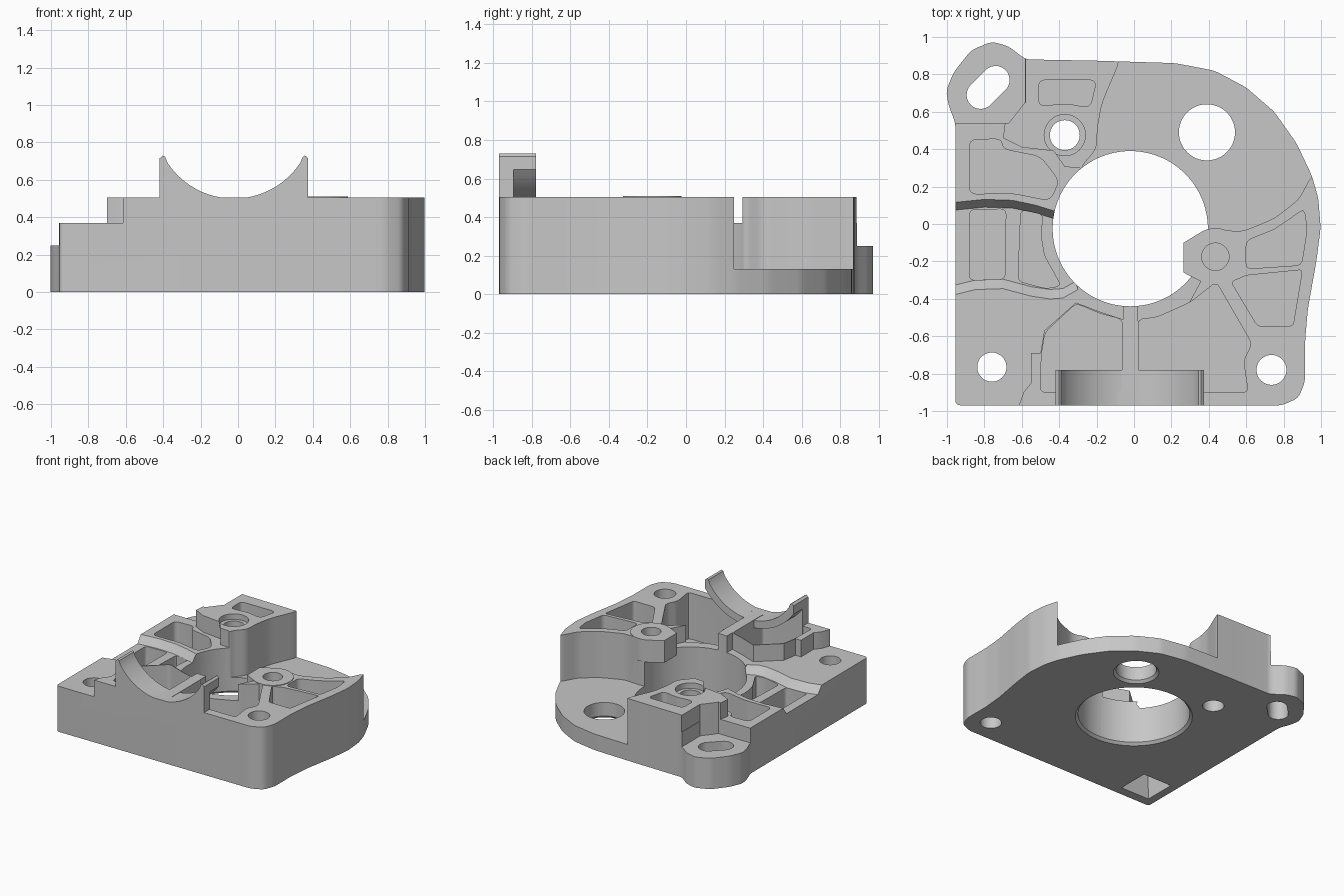
import bpy, bmesh, math
from mathutils import Vector

if "Cube" in bpy.data.objects:
    bpy.data.objects.remove(bpy.data.objects["Cube"])

grey = bpy.data.materials.new("cast_grey")
grey.diffuse_color = (0.57, 0.57, 0.57, 1)
grey.use_nodes = True
grey.node_tree.nodes["Principled BSDF"].inputs["Base Color"].default_value = grey.diffuse_color


def fillet(pts, r, n=4):
    """Round every corner of a closed outline."""
    out = []
    for i, p in enumerate(pts):
        p = Vector(p)
        a, b = Vector(pts[i - 1]) - p, Vector(pts[(i + 1) % len(pts)]) - p
        pa = p + a.normalized() * min(r, a.length * 0.45)
        pb = p + b.normalized() * min(r, b.length * 0.45)
        for k in range(n + 1):
            t = k / n
            out.append(tuple(pa * (1 - t) ** 2 + p * 2 * t * (1 - t) + pb * t * t))
    return out


def volume(me):
    bm = bmesh.new()
    bm.from_mesh(me)
    v = bm.calc_volume(signed=True)
    bm.free()
    return v


def loft(name, bottom, top, z0, z1, standing=False):
    """Solid between two outlines; standing puts the outline in x, z and extrudes along y."""
    bm = bmesh.new()
    place = (lambda p, h: (p[0], h, p[1])) if standing else (lambda p, h: (p[0], p[1], h))
    lo = [bm.verts.new(place(p, z0)) for p in bottom]
    hi = [bm.verts.new(place(p, z1)) for p in top]
    n = len(lo)
    bm.faces.new(lo[::-1])
    bm.faces.new(hi)
    for i in range(n):
        bm.faces.new((lo[i], lo[(i + 1) % n], hi[(i + 1) % n], hi[i]))
    bm.normal_update()
    if bm.calc_volume(signed=True) < 0:
        bmesh.ops.reverse_faces(bm, faces=bm.faces)
    me = bpy.data.meshes.new(name)
    bm.to_mesh(me)
    bm.free()
    me.materials.append(grey)
    ob = bpy.data.objects.new(name, me)
    bpy.context.collection.objects.link(ob)
    return ob


def prism(name, pts, z0, z1, r=0.0, standing=False):
    pts = fillet(pts, r) if r else pts
    return loft(name, pts, pts, z0, z1, standing)


def circle(x, y, r, n=48):
    return [(x + r * math.cos(2 * math.pi * i / n), y + r * math.sin(2 * math.pi * i / n))
            for i in range(n)]


def combine(tool, op="DIFFERENCE"):
    """Cut or join a tool, keeping the result only if its volume is sensible."""
    old = volume(body.data)
    low, high = (0.5 * old, 1.0001 * old) if op == "DIFFERENCE" else (0.9999 * old, 1.3 * old)
    for solver in ("MANIFOLD", "EXACT"):
        m = body.modifiers.new("combine", "BOOLEAN")
        m.operation, m.object, m.solver = op, tool, solver
        bpy.context.view_layer.update()
        dg = bpy.context.evaluated_depsgraph_get()
        me = bpy.data.meshes.new_from_object(body.evaluated_get(dg))
        body.modifiers.clear()
        if low < volume(me) < high:
            body.data = me
            break
    bpy.data.objects.remove(tool)


TOP, FLOOR, OVER = 0.505, 0.13, 0.9
CX, CY, R = -0.02, -0.025, 0.415

# Full-height casting with curved right side and ear at the back left
body = prism("housing_body", [
    (-0.955, -0.97), (0.7, -0.97), (0.79, -0.97), (0.88, -0.93), (0.915, -0.84), (0.915, -0.62),
    (0.93, -0.45), (0.975, -0.2), (0.998, -0.02), (0.985, 0.14), (0.95, 0.26), (0.87, 0.43),
    (0.75, 0.6), (0.6, 0.73), (0.43, 0.82), (0.22, 0.86), (-0.2, 0.873), (-0.58, 0.88),
    (-0.67, 0.95), (-0.76, 0.975), (-0.87, 0.93), (-0.965, 0.81), (-1.005, 0.71), (-0.99, 0.63),
    (-0.955, 0.54)], 0, TOP, 0.03)

# Low ledge at the back right
combine(prism("ledge_cut", [
    (-0.08, 1.1), (-0.08, 0.86), (-0.17, 0.65), (-0.195, 0.52), (-0.2, 0.4), (-0.28, 0.31),
    (-0.3, 0.2), (0.1, 0.0), (0.3, -0.04), (0.43, -0.03), (0.58, -0.04), (0.75, 0.03),
    (0.88, 0.13), (0.95, 0.26), (1.2, 0.3), (1.2, 1.1)], FLOOR, OVER, 0.04))
# Mid-height left side
combine(prism("left_step_cut", [
    (-1.2, -1.2), (-0.615, -1.2), (-0.615, -0.97), (-0.59, -0.9), (-0.55, -0.85), (-0.55, -0.69),
    (-0.5, -0.69), (-0.48, -0.57), (-0.31, -0.42), (-0.18, -0.47), (-0.06, -0.51), (-0.06, -0.2),
    (-0.2, 0.15), (-0.29, 0.3), (-0.37, 0.305), (-0.43, 0.39), (-0.6, 0.41), (-0.7, 0.46),
    (-0.69, 0.54), (-0.58, 0.65), (-0.58, 1.2), (-1.2, 1.2)], 0.37, OVER))
# Lower ear
combine(prism("ear_step_cut", [
    (-1.3, 0.54), (-0.67, 0.54), (-0.583, 0.65), (-0.583, 1.3), (-1.3, 1.3)], 0.25, OVER + 0.1))
# Shallow ring step right of the front rib
combine(prism("ring_step_cut", [
    (0.021, -0.2), (0.021, -0.52), (0.12, -0.51), (0.29, -0.43), (0.36, -0.3), (0.3, -0.2)],
    0.37, OVER))

# Trough across the left side with sloping banks
north = [(-1.1, 0.06), (-0.95, 0.075), (-0.8, 0.09), (-0.65, 0.085), (-0.53, 0.06), (-0.4, 0.02)]
south = [(-0.3, -0.3), (-0.38, -0.345), (-0.45, -0.35), (-0.55, -0.335), (-0.7, -0.295),
         (-0.85, -0.3), (-0.95, -0.325), (-1.1, -0.35)]
combine(loft("trough_cut", north + south,
             [(x, y + 0.045) for x, y in north] + [(x, y - 0.055) for x, y in south], 0.31, 0.375))

# Weight-saving pockets: outline, floor height, corner radius
pockets = [
    ([(-0.88, 0.45), (-0.71, 0.455), (-0.7, 0.4), (-0.5, 0.36), (-0.4, 0.23), (-0.45, 0.125),
      (-0.65, 0.165), (-0.88, 0.16)], 0.131, 0.04),
    ([(-0.88, 0.075), (-0.685, 0.08), (-0.69, -0.295), (-0.88, -0.3)], 0.131, 0.03),
    ([(-0.605, 0.075), (-0.485, 0.05), (-0.5, -0.05), (-0.48, -0.17), (-0.39, -0.33),
      (-0.47, -0.345), (-0.62, -0.305)], 0.131, 0.03),
    ([(-0.51, 0.77), (-0.2, 0.77), (-0.235, 0.62), (-0.36, 0.645), (-0.51, 0.63)], 0.33, 0.04),
    ([(0.6, -0.09), (0.75, -0.03), (0.91, 0.08), (0.925, -0.03), (0.895, -0.22),
      (0.6, -0.24)], 0.131, 0.03),
    ([(0.52, -0.31), (0.6, -0.275), (0.9, -0.245), (0.85, -0.545), (0.66, -0.545)], 0.131, 0.02),
    ([(-0.063, -0.51), (-0.18, -0.48), (-0.31, -0.425), (-0.475, -0.58), (-0.495, -0.7),
      (-0.5, -0.9), (-0.063, -0.9)], 0.131, 0.03),
    ([(0.023, -0.51), (0.12, -0.5), (0.3, -0.42), (0.44, -0.31), (0.63, -0.64), (0.585, -0.73),
      (0.61, -0.9), (0.023, -0.9)], 0.131, 0.03)]
for outline, floor, rad in pockets:
    combine(prism("pocket_cut", outline, floor, OVER, rad))

# Main bore, then the screw boss that overhangs it
combine(prism("bore_cut", circle(CX, CY, R, 96), -0.1, OVER))
combine(loft("bore_chamfer_cut", circle(CX, CY, R + 0.025, 96), circle(CX, CY, R - 0.005, 96),
             -0.005, 0.025))
boss = [(0.435 + 0.153 * math.cos(math.radians(t)), -0.175 + 0.153 * math.sin(math.radians(t)))
        for t in range(-115, 116, 10)]
combine(prism("screw_boss", boss + [(0.265, -0.1), (0.265, -0.26)], 0.33, 0.51), "UNION")

# Saddle: curved cradle with a front web
SZ, SR, SX = 0.925, 0.425, -0.022


def arc(r, half, n=24):
    a = math.asin(half / r)
    return [(SX + r * math.sin(-a + 2 * a * i / n), SZ - r * math.cos(-a + 2 * a * i / n))
            for i in range(n + 1)]


tips_r = [(SX + 0.367, 0.722), (SX + 0.38, 0.73), (SX + 0.397, 0.715)]
tips_l = [(2 * SX - x, z) for x, z in reversed(tips_r)]
cradle = arc(SR, 0.355) + tips_r
combine(prism("saddle_web", cradle + [(SX + 0.397, 0.42), (SX - 0.397, 0.42)] + tips_l,
              -0.97, -0.895, standing=True), "UNION")
combine(prism("saddle_cradle", cradle + arc(SR + 0.06, 0.397)[::-1] + tips_l,
              -0.94, -0.78, standing=True), "UNION")

# Round holes: x, y, radius, bottom, top
for x, y, r, z0, z1 in [(0.39, 0.49, 0.15, -0.1, OVER), (-0.37, 0.475, 0.08, -0.1, OVER),
                        (-0.37, 0.475, 0.11, 0.46, OVER), (0.735, -0.78, 0.08, -0.1, OVER),
                        (-0.76, -0.765, 0.078, -0.1, OVER), (0.435, -0.175, 0.073, 0.36, OVER)]:
    combine(prism("hole_cut", circle(x, y, r), z0, z1))
combine(loft("large_hole_chamfer_cut", circle(0.39, 0.49, 0.175), circle(0.39, 0.49, 0.145),
             -0.005, 0.025))

# Slot in the ear
a0 = math.atan2(0.11, 0.1)
slot = [(x + 0.075 * math.cos(a0 + s + math.pi * i / 12), y + 0.075 * math.sin(a0 + s + math.pi * i / 12))
        for x, y, s in [(-0.74, 0.77, -math.pi / 2), (-0.82, 0.69, math.pi / 2)] for i in range(13)]
combine(prism("slot_cut", slot, -0.1, OVER))

# Square nut recess under the front left corner
square = [(-1, -1), (1, -1), (1, 1), (-1, 1)]
combine(loft("nut_recess_cut", [(-0.76 + 0.13 * x, -0.765 + 0.13 * y) for x, y in square],
             [(-0.76 + 0.12 * x, -0.765 + 0.12 * y) for x, y in square], -0.01, 0.2))

# Smooth curved walls, keep machined edges crisp
bpy.ops.object.select_all(action="DESELECT")
body.select_set(True)
bpy.context.view_layer.objects.active = body
bpy.ops.object.shade_smooth_by_angle(angle=math.radians(30))
